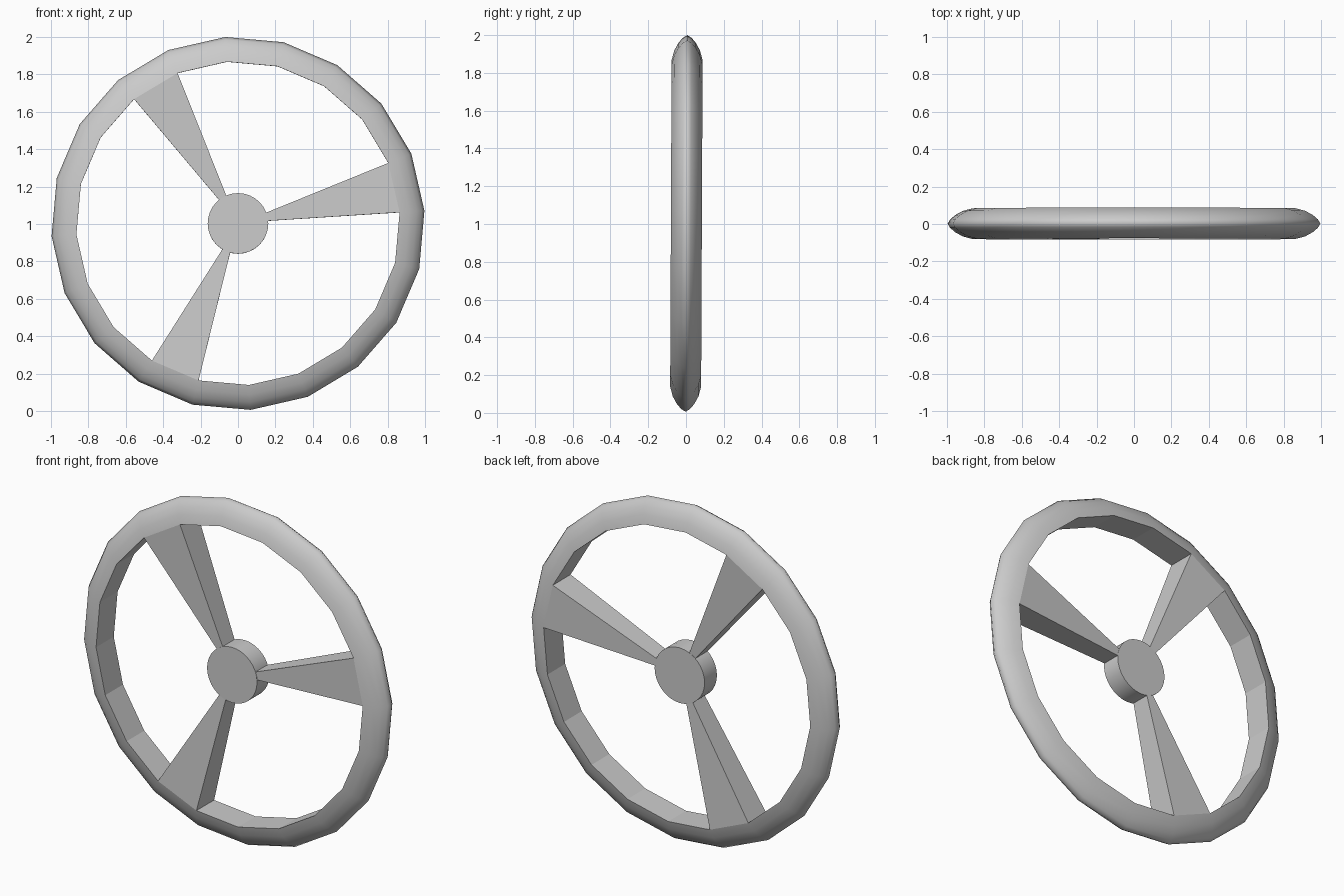
import bpy, bmesh
from math import cos, sin, pi, radians

if "Cube" in bpy.data.objects:
    bpy.data.objects.remove(bpy.data.objects["Cube"])

N = 20                      # sides of the rim
START = radians(3.9)        # angle of the first rim corner
CZ = 1.003                  # wheel centre height
TILT = -0.0045              # very slight lean
R_IN, R_HUB = 0.866, 0.162
HALF_RIM, HALF_HUB = 0.082, 0.057


def polar(r, a, y):
    return (r * cos(a), y, r * sin(a))


def finish(name, bm):
    bmesh.ops.recalc_face_normals(bm, faces=bm.faces)
    me = bpy.data.meshes.new(name)
    bm.to_mesh(me)
    bm.free()
    ob = bpy.data.objects.new(name, me)
    ob.location = (0, 0.002, CZ)
    ob.rotation_euler = (TILT, 0, 0)
    bpy.context.collection.objects.link(ob)
    return ob


# Rim: flat inner wall, rounded outer side, swept round 20 sides
half = [(R_IN, HALF_RIM), (0.918, 0.068), (0.958, 0.046), (0.985, 0.023)]
profile = half + [(0.999, 0)] + [(r, -y) for r, y in reversed(half)]
bm = bmesh.new()
rings = [[bm.verts.new(polar(r, START + i * 2 * pi / N, y)) for r, y in profile]
         for i in range(N)]
P = len(profile)
for i in range(N):
    a, b = rings[i], rings[(i + 1) % N]
    for j in range(P):
        k = (j + 1) % P
        f = bm.faces.new((a[j], a[k], b[k], b[j]))
        f.smooth = j != P - 1
    for j in (0, P - 1):
        bm.edges.get((a[j], b[j])).smooth = False
finish("rim", bm)

# Spokes: wedges that fill one rim segment and taper towards the hub
for n, seg in enumerate((0, 6, 13)):
    a0 = START + seg * 2 * pi / N
    a1 = a0 + 2 * pi / N
    m = (a0 + a1) / 2
    bm = bmesh.new()
    loops = []
    for r, h, w in ((R_HUB - 0.006, HALF_HUB - 0.002, radians(8)),
                    (R_IN, HALF_RIM, pi / N)):
        loops.append([bm.verts.new(polar(r, m + s * w, y))
                      for s, y in ((-1, -h), (1, -h), (1, h), (-1, h))])
    lo, hi = loops
    for j in range(4):
        k = (j + 1) % 4
        bm.faces.new((lo[j], lo[k], hi[k], hi[j]))
    bm.faces.new(lo)
    bm.faces.new(hi)
    finish(f"spoke_{n + 1}", bm)

# Hub: short round drum
bm = bmesh.new()
S = 32
caps = [[bm.verts.new(polar(R_HUB, i * 2 * pi / S, y)) for i in range(S)]
        for y in (-HALF_HUB, HALF_HUB)]
for i in range(S):
    k = (i + 1) % S
    f = bm.faces.new((caps[0][i], caps[0][k], caps[1][k], caps[1][i]))
    f.smooth = True
    for c in caps:
        bm.edges.get((c[i], c[k])) and setattr(bm.edges.get((c[i], c[k])), "smooth", False)
for c in caps:
    bm.faces.new(c)
finish("hub", bm)
